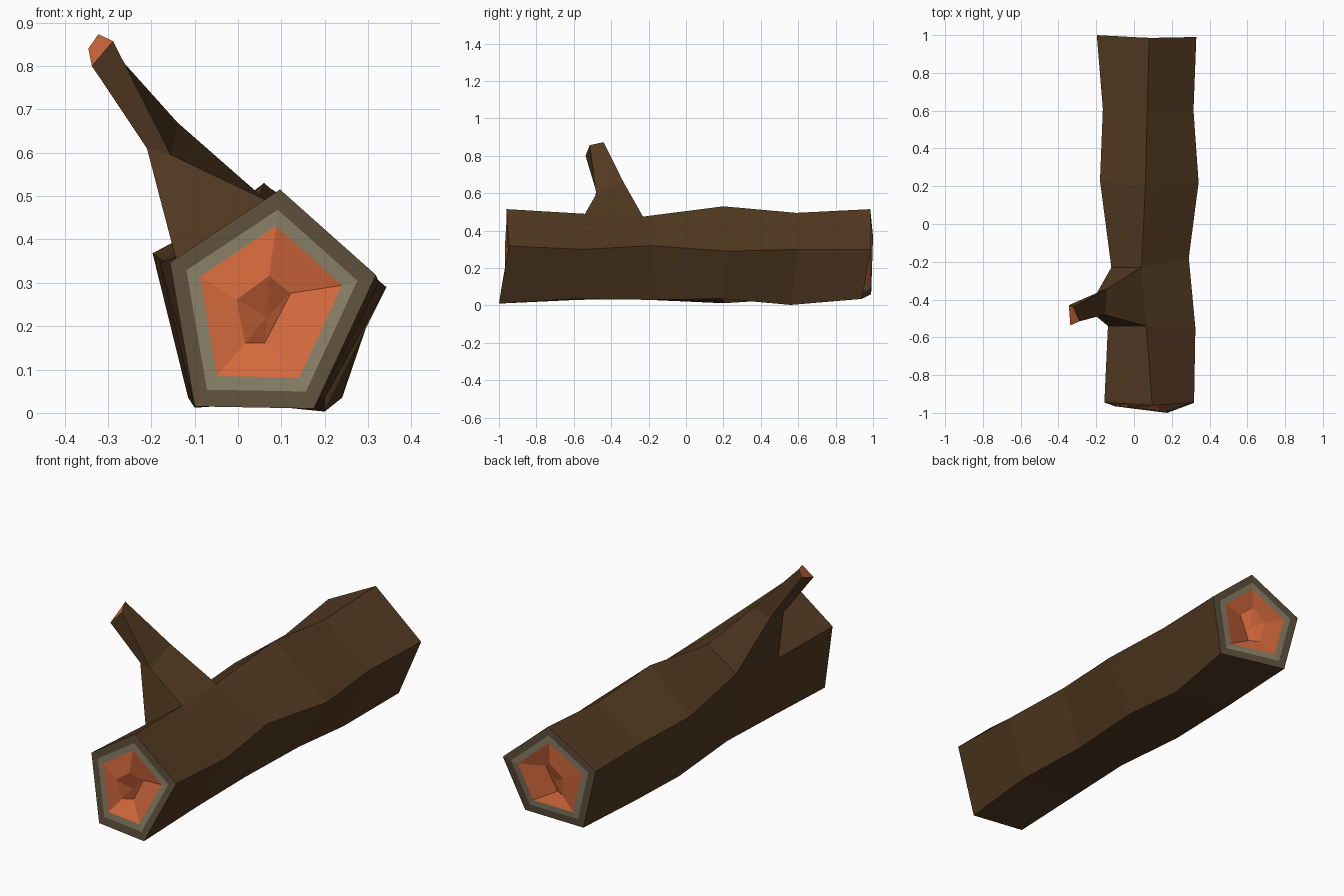
import bpy, bmesh
from mathutils import Vector

if "Cube" in bpy.data.objects:
    bpy.data.objects.remove(bpy.data.objects["Cube"])


def material(name, r, g, b):
    m = bpy.data.materials.new(name)
    lin = [((c / 255 + 0.055) / 1.055) ** 2.4 for c in (r, g, b)]
    m.diffuse_color = (*lin, 1)
    m.use_nodes = True
    m.node_tree.nodes["Principled BSDF"].inputs["Base Color"].default_value = m.diffuse_color
    return m


BARK, RIM, GREY, CORE = range(4)
mats = [material("bark brown", 82, 57, 33), material("bark rim", 94, 79, 59),
        material("grey sapwood", 135, 127, 102), material("orange heartwood", 214, 106, 61)]

# Trunk cross-sections, front to back: top, right, bottom right, bottom left, left
sections = [
    [(.097, -.96, .515), (.318, -.947, .318), (.175, -1.0, .01), (-.10, -.965, .015), (-.157, -.945, .347)],
    [(.065, -.54, .49), (.325, -.55, .30), (.19, -.60, .035), (-.10, -.58, .03), (-.138, -.54, .335)],
    [(.04, -.23, .475), (.29, -.18, .32), (.18, -.20, .03), (-.09, -.20, .035), (-.12, -.23, .37)],
    [(.06, .20, .53), (.342, .22, .29), (.20, .20, .035), (-.10, .20, .012), (-.18, .23, .345)],
    [(.07, .59, .495), (.315, .60, .30), (.20, .56, .003), (-.115, .57, .035), (-.165, .61, .345)],
    [(.08, .985, .515), (.33, .99, .298), (.24, .94, .035), (-.12, .99, .06), (-.197, 1.0, .368)],
]
# Broken branch: middle ring and tip (front top, back top, back left, front left)
branch_rings = [
    [(-.155, -.48, .595), (-.14, -.34, .67), (-.205, -.38, .62), (-.21, -.48, .61)],
    [(-.288, -.515, .857), (-.322, -.44, .873), (-.345, -.43, .84), (-.337, -.537, .80)],
]

bm = bmesh.new()


def ring(points):
    return [bm.verts.new(p) for p in points]


def face(verts, mat):
    bm.faces.new(verts).material_index = mat


def bridge(a, b, mat, skip=()):
    n = len(a)
    for i in range(n):
        if i not in skip:
            face((a[i], a[(i + 1) % n], b[(i + 1) % n], b[i]), mat)


# Trunk, leaving out the panel the branch grows from
rings = [ring(s) for s in sections]
for k in range(5):
    bridge(rings[k], rings[k + 1], BARK, (4,) if k == 1 else ())

# Branch with its snapped end
loop = [rings[1][0], rings[2][0], rings[2][4], rings[1][4]]
for pts in branch_rings:
    nxt = ring(pts)
    bridge(loop, nxt, BARK)
    loop = nxt
face(loop, CORE)


# Cut ends: bark rim, sapwood ring, and rough heartwood with a crack
def cut_end(outer, direction):
    centre = sum((v.co for v in outer), Vector()) / 5
    prev = outer
    for scale, mat in ((.83, RIM), (.69, GREY)):
        nxt = ring([centre.lerp(v.co, scale) for v in outer])
        bridge(prev, nxt, mat)
        prev = nxt
    bumps = [(.005, .075, -.005), (.055, .035, .035), (-.005, -.08, .045),
             (-.05, -.08, .02), (-.07, .02, -.005)]
    inner = ring([centre + Vector((x, -direction * d, z)) for x, z, d in bumps])
    bridge(prev, inner, CORE)
    hollow = bm.verts.new(centre + Vector((0, -direction * .03, -.02)))
    for i in range(5):
        face((inner[i], inner[(i + 1) % 5], hollow), CORE)


cut_end(rings[0], -1)
cut_end(rings[-1], 1)

bmesh.ops.recalc_face_normals(bm, faces=bm.faces)
mesh = bpy.data.meshes.new("log")
bm.to_mesh(mesh)
bm.free()
for m in mats:
    mesh.materials.append(m)
bpy.context.collection.objects.link(bpy.data.objects.new("log", mesh))
